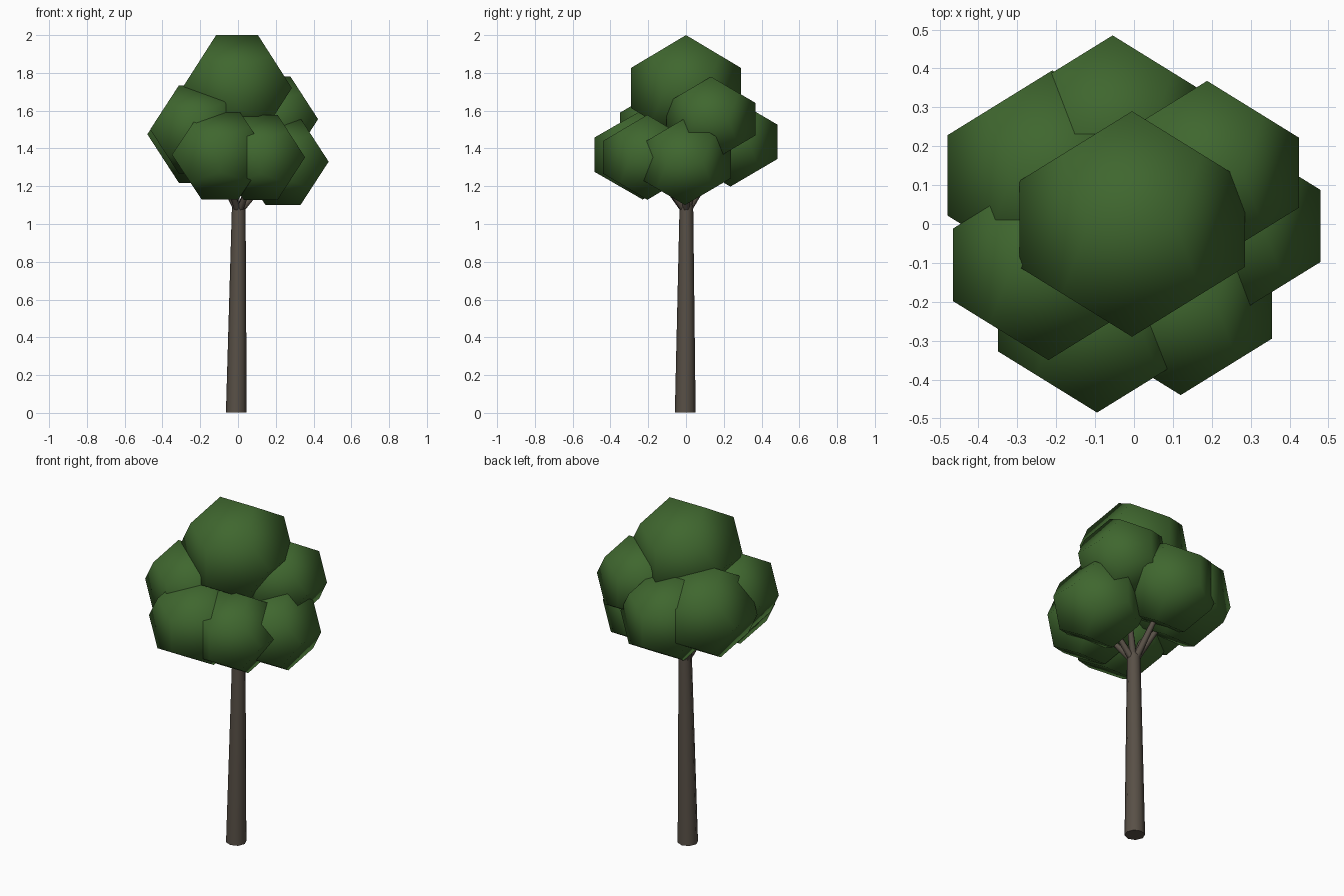
import bpy, bmesh, math
from mathutils import Vector

if "Cube" in bpy.data.objects:
    bpy.data.objects.remove(bpy.data.objects["Cube"])

PHI = (1 + math.sqrt(5)) / 2


def material(name, rgb):
    m = bpy.data.materials.new(name)
    m.diffuse_color = (*rgb, 1)
    m.use_nodes = True
    m.node_tree.nodes["Principled BSDF"].inputs["Base Color"].default_value = m.diffuse_color
    return m


LEAF = material("leaf_green", (0.05, 0.135, 0.028))
BARK = material("bark_brown", (0.098, 0.080, 0.062))


def finish(bm, name, mat):
    bmesh.ops.recalc_face_normals(bm, faces=bm.faces)
    me = bpy.data.meshes.new(name)
    bm.to_mesh(me)
    bm.free()
    me.materials.append(mat)
    ob = bpy.data.objects.new(name, me)
    bpy.context.collection.objects.link(ob)
    return ob


# Leaf clump: smooth-shaded dodecahedron, half-width r and half-height h
def clump(name, centre, r, h):
    bm = bmesh.new()
    s = (-1, 1)
    pts = [(a, b, c) for a in s for b in s for c in s]
    for a in s:
        for b in s:
            pts += [(a / PHI, 0, b * PHI), (0, a * PHI, b / PHI), (a * PHI, b / PHI, 0)]
    for p in pts:
        bm.verts.new(Vector(p) / PHI)
    bmesh.ops.convex_hull(bm, input=bm.verts)
    bmesh.ops.dissolve_limit(bm, angle_limit=0.05, verts=bm.verts, edges=bm.edges)
    for v in bm.verts:
        v.co = Vector((v.co.x * r, v.co.y * r, v.co.z * h)) + Vector(centre)
    for f in bm.faces:
        f.smooth = True
    return finish(bm, name, LEAF)


# Tapered round limb between two points
def limb(name, a, b, r1, r2, sides):
    a, b = Vector(a), Vector(b)
    d = b - a
    bm = bmesh.new()
    bmesh.ops.create_cone(bm, cap_ends=True, segments=sides, radius1=r1,
                          radius2=r2, depth=d.length)
    rot = Vector((0, 0, 1)).rotation_difference(d.normalized())
    for v in bm.verts:
        v.co = rot @ v.co + (a + b) / 2
    for f in bm.faces:
        f.smooth = len(f.verts) == 4
    return finish(bm, name, BARK)


# Trunk, leaning very slightly
limb("trunk", (-0.009, -0.004, 0.002), (0.004, 0.002, 1.1), 0.055, 0.036, 8)

# Crown: one top clump and a ring of seven
clump("leaf_top", (-0.005, 0, 1.72), 0.29, 0.28)
RING = [
    (-0.055, 0.235, 1.435, 0.25, 0.237),
    (-0.21, 0.125, 1.475, 0.27, 0.257),
    (0.188, 0.132, 1.555, 0.236, 0.225),
    (0.238, -0.005, 1.33, 0.242, 0.23),
    (0.12, -0.205, 1.353, 0.235, 0.225),
    (-0.095, -0.23, 1.367, 0.255, 0.237),
    (-0.22, -0.105, 1.50, 0.245, 0.233),
]
for i, (x, y, z, r, h) in enumerate(RING):
    clump(f"leaf_clump_{i + 1}", (x, y, z), r, h)

# Branches reaching from the trunk top towards the ring clumps
for i, (x, y, z, r, h) in enumerate(RING):
    end = Vector((0, 0, 1.06)).lerp(Vector((x, y, z)), 0.75)
    limb(f"branch_{i + 1}", (0.003, 0.002, 1.06), end, 0.02, 0.012, 6)
